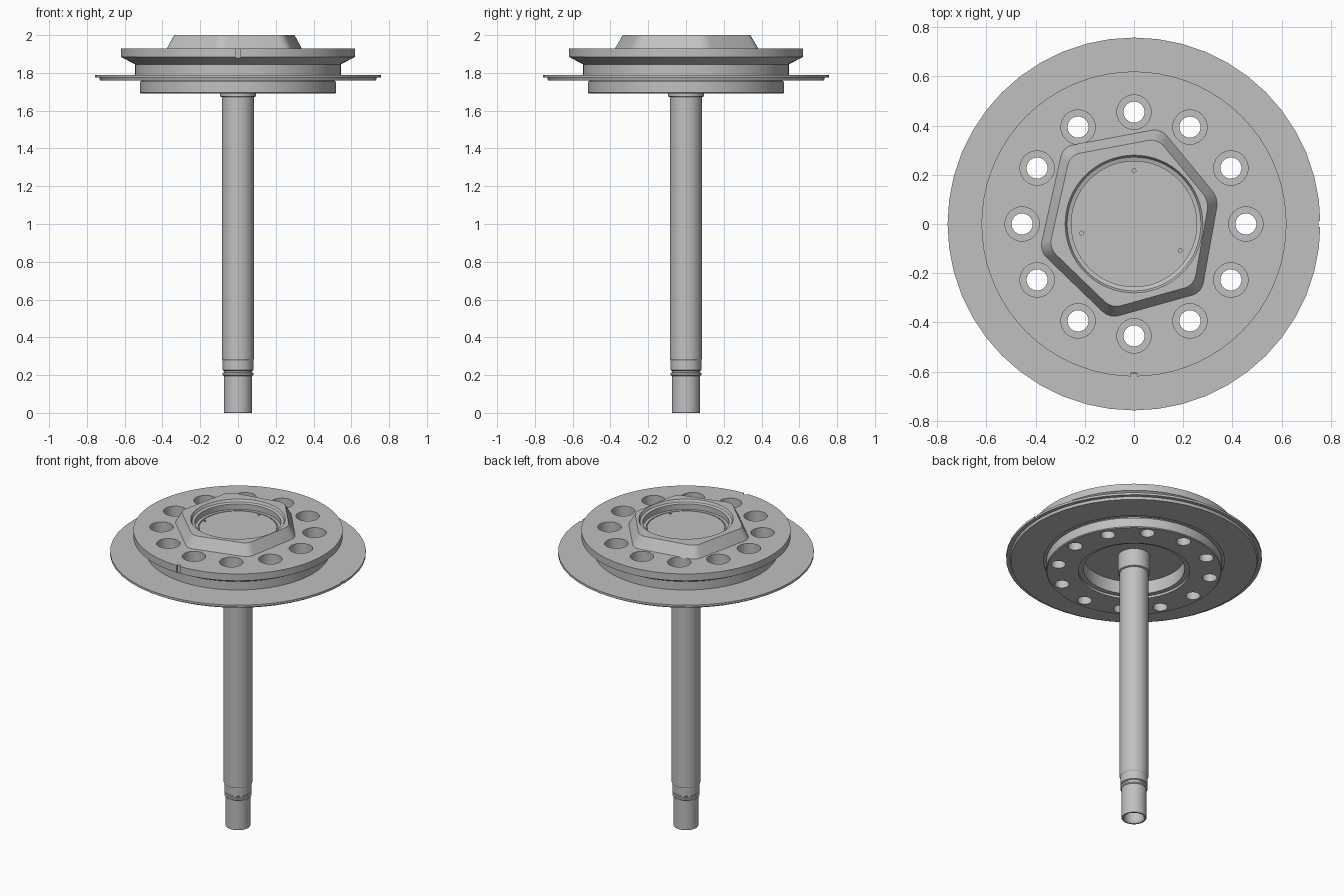
import bpy, bmesh, math
from mathutils import Vector, Matrix

cube = bpy.data.objects.get("Cube")
if cube:
    bpy.data.objects.remove(cube, do_unlink=True)

steel = bpy.data.materials.new("plain_grey")
steel.use_nodes = True
grey = (0.53, 0.53, 0.53, 1)
steel.diffuse_color = grey
steel.node_tree.nodes["Principled BSDF"].inputs["Base Color"].default_value = grey


def finish(name, bm):
    bmesh.ops.recalc_face_normals(bm, faces=bm.faces)
    mesh = bpy.data.meshes.new(name)
    bm.to_mesh(mesh)
    bm.free()
    mesh.materials.append(steel)
    ob = bpy.data.objects.new(name, mesh)
    bpy.context.collection.objects.link(ob)
    return ob


def add_turned(bm, profile, sides, x=0, y=0):
    """Turn a (radius, z) profile that starts and ends on the axis."""
    rings = []
    for r, z in profile:
        if r == 0:
            rings.append([bm.verts.new((x, y, z))])
        else:
            rings.append([bm.verts.new((x + r * math.cos(a), y + r * math.sin(a), z))
                          for a in (math.tau * i / sides for i in range(sides))])
    for low, high in zip(rings, rings[1:]):
        for i in range(sides):
            j = (i + 1) % sides
            quad = [low[i % len(low)], low[j % len(low)],
                    high[j % len(high)], high[i % len(high)]]
            bm.faces.new(list(dict.fromkeys(quad)))


def turned(name, profile, sides=64):
    bm = bmesh.new()
    add_turned(bm, profile, sides)
    return finish(name, bm)


def add_box(bm, centre, size):
    bmesh.ops.create_cube(bm, size=1, matrix=Matrix.LocRotScale(Vector(centre), None, Vector(size)))


def cut(ob, cutter):
    cutter.hide_render = True
    mod = ob.modifiers.new("cut", 'BOOLEAN')
    mod.operation = 'DIFFERENCE'
    mod.solver = 'EXACT'
    mod.object = cutter
    select(ob)
    bpy.ops.object.modifier_apply(modifier=mod.name)
    bpy.data.objects.remove(cutter, do_unlink=True)


def select(ob):
    bpy.ops.object.select_all(action='DESELECT')
    ob.select_set(True)
    bpy.context.view_layer.objects.active = ob


# Grooved wheel with a lower boss and a recess underneath
wheel = turned("wheel", [
    (0, 1.79), (0.30, 1.79), (0.30, 1.705), (0.33, 1.705), (0.33, 1.69),
    (0.515, 1.69), (0.52, 1.695), (0.52, 1.755), (0.51, 1.755), (0.51, 1.765),
    (0.545, 1.765), (0.545, 1.845), (0.62, 1.885), (0.62, 1.93), (0, 1.93)], 72)

# Twelve counterbored holes and the rim notch
bm = bmesh.new()
for k in range(12):
    a = math.tau * k / 12
    add_turned(bm, [(0, 1.6), (0.043, 1.6), (0.043, 1.775), (0.07, 1.775), (0.07, 2.1), (0, 2.1)],
               24, 0.455 * math.cos(a), 0.455 * math.sin(a))
add_box(bm, (0, -0.62, 1.915), (0.025, 0.03, 0.07))
cut(wheel, finish("wheel_cutter", bm))

# Thin wide flange, an open ring around the wheel, with a small edge notch
bm = bmesh.new()
add_turned(bm, [(0, 1.76), (0.73, 1.76), (0.735, 1.776), (0.758, 1.776), (0.758, 1.79), (0, 1.79)], 48)
flange = finish("thin_flange", bm)
bm = bmesh.new()
add_turned(bm, [(0, 1.5), (0.535, 1.5), (0.535, 1.9), (0, 1.9)], 72)
add_box(bm, (0.76, 0, 1.78), (0.02, 0.025, 0.1))
cut(flange, finish("flange_cutter", bm))

# Six-sided tapered hub with rounded corners
corners = [(0.11, 0.39), (-0.29, 0.315), (-0.385, -0.11),
           (-0.1, -0.385), (0.276, -0.28), (0.345, 0.105)]
bm = bmesh.new()
base = [bm.verts.new((x, y, 1.927)) for x, y in corners]
top = [bm.verts.new(((x + 0.018) * 0.89 - 0.018, y * 0.89, 2.0)) for x, y in corners]
bm.faces.new(base)
bm.faces.new(top)
for i in range(6):
    j = (i + 1) % 6
    bm.faces.new((base[i], base[j], top[j], top[i]))
bm.edges.ensure_lookup_table()
upright = [e for e in bm.edges if abs(e.verts[0].co.z - e.verts[1].co.z) > 0.01]
bmesh.ops.bevel(bm, geom=upright, offset=0.035, offset_type='OFFSET', segments=4,
                profile=0.5, affect='EDGES')
hub = finish("hex_hub", bm)

# Stepped bore with a fine ring groove and three pin holes
bm = bmesh.new()
add_turned(bm, [(0, 1.945), (0.23, 1.945), (0.23, 1.939), (0.236, 1.939), (0.236, 1.945),
                (0.255, 1.945), (0.255, 1.98), (0.272, 1.985), (0.28, 2.0), (0.28, 2.1), (0, 2.1)], 64)
cut(hub, finish("bore_cutter", bm))
bm = bmesh.new()
for x, y in [(0, 0.217), (-0.213, -0.037), (0.188, -0.108)]:
    add_turned(bm, [(0, 1.935), (0.008, 1.935), (0.008, 1.97), (0, 1.97)], 12, x, y)
cut(hub, finish("pin_cutter", bm))

# Long stem with stepped, hollow lower end
stem = turned("stem", [
    (0, 0.3), (0.058, 0.3), (0.058, 0.01), (0.064, 0), (0.073, 0), (0.075, 0.004),
    (0.075, 0.195), (0.081, 0.2), (0.081, 0.212), (0.074, 0.214), (0.074, 0.222),
    (0.081, 0.226), (0.081, 0.278), (0.085, 0.284), (0.085, 1.672),
    (0.095, 1.676), (0.095, 1.79), (0, 1.79)], 40)

for ob in (wheel, flange, hub, stem):
    select(ob)
    bpy.ops.object.shade_smooth_by_angle(angle=math.radians(25))
